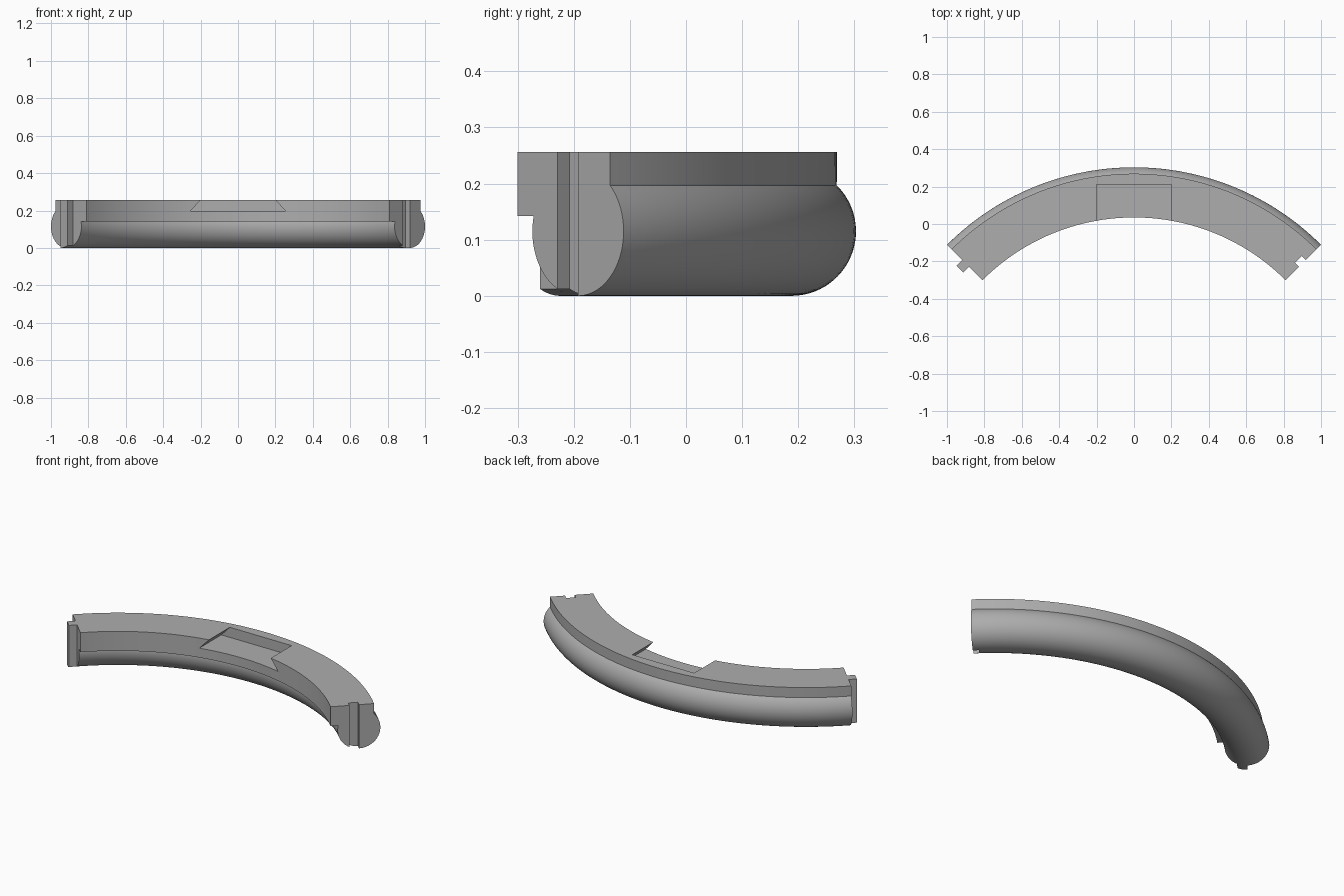
import bpy, bmesh
from math import sin, cos, asin, pi, radians, sqrt
from mathutils import Matrix, Vector

if "Cube" in bpy.data.objects:
    bpy.data.objects.remove(bpy.data.objects["Cube"], do_unlink=True)

AXIS = Vector((0, -1.111, 0))      # centre of the arc
TUBE_R, TUBE = 1.299, 0.115        # path radius and round section radius
INNER, OUTER = 1.146, 1.38         # upper band walls
TOP, LEDGE_IN, LEDGE_OUT = 0.256, 0.142, 0.197
KEY_IN, KEY_OUT = 1.247, 1.299     # radial limits of tongue and groove

grey = bpy.data.materials.new("mid grey")
grey.use_nodes = True
colour = (0.42, 0.42, 0.42, 1)
grey.diffuse_color = colour
grey.node_tree.nodes["Principled BSDF"].inputs["Base Color"].default_value = colour


def make(name, bm):
    bmesh.ops.recalc_face_normals(bm, faces=bm.faces)
    mesh = bpy.data.meshes.new(name)
    bm.to_mesh(mesh)
    bm.free()
    mesh.materials.append(grey)
    obj = bpy.data.objects.new(name, mesh)
    bpy.context.collection.objects.link(obj)
    return obj


def prism(name, points, offset):
    """Closed polygon pushed along an offset."""
    bm = bmesh.new()
    face = bm.faces.new([bm.verts.new(p) for p in points])
    out = bmesh.ops.extrude_face_region(bm, geom=[face], use_keep_orig=True)
    moved = [v for v in out["geom"] if isinstance(v, bmesh.types.BMVert)]
    bmesh.ops.translate(bm, verts=moved, vec=offset)
    return make(name, bm)


def end_point(side, r, z):
    """Point on the 45 degree end face of one side."""
    return AXIS + Vector((side * r * sin(pi / 4), r * cos(pi / 4), z))


def tangent(side):
    return Vector((side, -1, 0)).normalized()


def cut(obj, cutter):
    cutter.hide_render = True
    mod = obj.modifiers.new("cut", 'BOOLEAN')
    mod.operation, mod.solver, mod.object = 'DIFFERENCE', 'EXACT', cutter
    bpy.context.view_layer.objects.active = obj
    bpy.ops.object.modifier_apply(modifier=mod.name)
    bpy.data.objects.remove(cutter, do_unlink=True)


# Section: round underside with a stepped band above
a0 = asin((LEDGE_OUT - TUBE) / TUBE)
a1 = -pi - asin((LEDGE_IN - TUBE) / TUBE)
STEPS = 48
section = [(INNER, LEDGE_IN), (INNER, TOP), (OUTER, TOP)]
for i in range(STEPS + 1):
    a = a0 + (a1 - a0) * i / STEPS
    section.append((TUBE_R + TUBE * cos(a), TUBE + TUBE * sin(a)))

# Curved body swept through a quarter turn
bm = bmesh.new()
start = bm.faces.new([bm.verts.new(end_point(1, r, z)) for r, z in section])
bmesh.ops.spin(bm, geom=[start] + start.edges[:] + start.verts[:], cent=AXIS,
               axis=(0, 0, 1), angle=radians(90), steps=64, use_duplicate=False)
# Close the starting end if the sweep consumed its cap
bmesh.ops.remove_doubles(bm, verts=bm.verts, dist=1e-5)
bmesh.ops.holes_fill(bm, edges=[e for e in bm.edges if e.is_boundary], sides=0)
body = make("curved_rail", bm)

# Undercut pocket in the top, open to the inner wall
POCKET_Y = -0.3
profile = [(-0.255, LEDGE_OUT), (0.255, LEDGE_OUT), (0.2, TOP), (0.2, TOP + 0.05),
           (-0.2, TOP + 0.05), (-0.2, TOP)]
cut(body, prism("pocket_cutter", [(x, POCKET_Y, z) for x, z in profile],
                Vector((0, 0.21 - POCKET_Y, 0))))

# Groove in the left end
DEPTH = 0.031
corners = [(KEY_IN, -0.1), (KEY_OUT, -0.1), (KEY_OUT, 0.4), (KEY_IN, 0.4)]
cut(body, prism("groove_cutter", [end_point(1, r, z) - tangent(1) * DEPTH for r, z in corners],
                tangent(1) * 0.1))

# Tongue on the right end, its foot following the round underside
foot = []
for i in range(9):
    r = KEY_IN + (KEY_OUT - KEY_IN) * i / 8
    foot.append((r, TUBE - sqrt(TUBE ** 2 - (r - TUBE_R) ** 2)))
outline = foot + [(KEY_OUT, TOP), (KEY_IN, TOP)]
tongue = prism("end_tongue", [end_point(-1, r, z) for r, z in outline], tangent(-1) * 0.044)

# Smooth curves, crisp corners
for obj in (body, tongue):
    bpy.ops.object.select_all(action='DESELECT')
    obj.select_set(True)
    bpy.context.view_layer.objects.active = obj
    bpy.ops.object.shade_smooth_by_angle(angle=radians(30))
